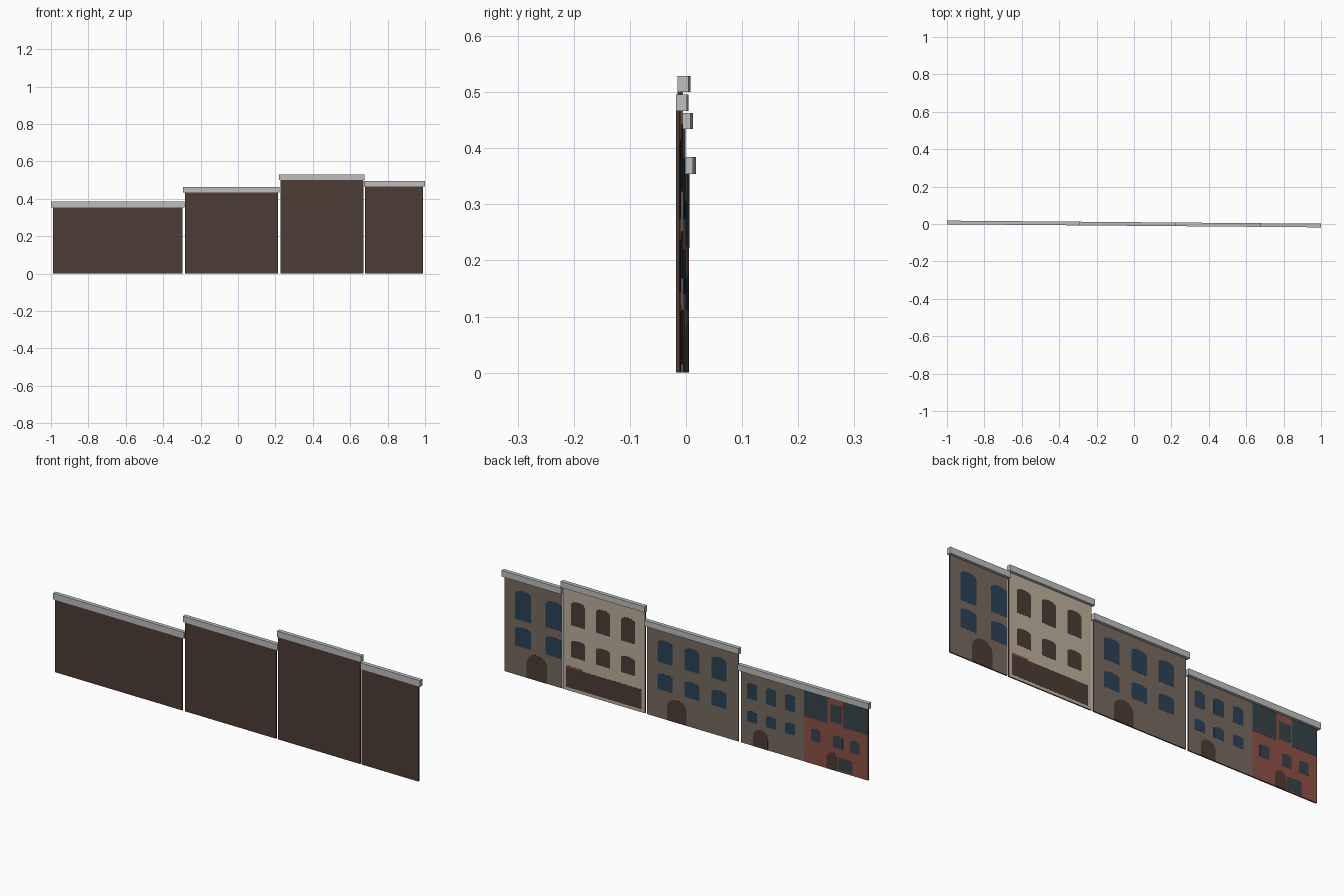
import bpy, bmesh, math

if "Cube" in bpy.data.objects:
    bpy.data.objects.remove(bpy.data.objects["Cube"])

TILT = -0.0083            # the whole row is turned very slightly
Y_FRONT, Y_WALL, Y_EAVE = -0.0097, -0.0035, 0.0097


def srgb(h):
    c = [int(h[i:i + 2], 16) / 255 for i in (0, 2, 4)]
    return [v / 12.92 if v <= 0.04045 else ((v + 0.055) / 1.055) ** 2.4 for v in c] + [1]


def mat(name, h):
    m = bpy.data.materials.new(name)
    m.diffuse_color = srgb(h)
    m.use_nodes = True
    m.node_tree.nodes["Principled BSDF"].inputs["Base Color"].default_value = m.diffuse_color
    return m


BROWN = mat("dark_brown", "4D3C35")
TAUPE = mat("taupe_stone", "766B5F")
CREAM = mat("cream_render", "BCAF9B")
RED = mat("red_brick", "8C5245")
SLATE = mat("slate", "36444A")
GLASS = mat("blue_glass", "2B4257")
STONE = mat("cornice_grey", "BDBEBE")


def build(name, outlines, y0, y1, mats):
    """Extrude x/z outlines from y0 to y1; a second material colours the rear (+y) face."""
    bm = bmesh.new()
    for pts in outlines:
        f = bm.faces.new([bm.verts.new((x, y0, z)) for x, z in pts])
        ext = bmesh.ops.extrude_face_region(bm, geom=[f])["geom"]
        for v in ext:
            if isinstance(v, bmesh.types.BMVert):
                v.co.y = y1
    bmesh.ops.recalc_face_normals(bm, faces=bm.faces)
    for f in bm.faces:
        f.material_index = 1 if len(mats) > 1 and f.normal.y > 0.9 else 0
    me = bpy.data.meshes.new(name)
    bm.to_mesh(me)
    bm.free()
    for m in mats:
        me.materials.append(m)
    ob = bpy.data.objects.new(name, me)
    ob.rotation_euler.z = TILT
    bpy.context.collection.objects.link(ob)
    return ob


def rect(x0, x1, z0, z1):
    return [(x0, z0), (x1, z0), (x1, z1), (x0, z1)]


def arch(cx, w, z0, z1, rise=0.25):
    """Opening with a shallow curved head."""
    r = (z1 - z0) * rise
    head = [(cx + w / 2 * math.cos(math.pi * i / 6), z1 - r + r * math.sin(math.pi * i / 6))
            for i in range(7)]
    return [(cx - w / 2, z0), (cx + w / 2, z0)] + head


def plates(name, outlines, m, layer=1):
    build(name, outlines, Y_WALL, Y_WALL + 0.0006 * layer, [m])


def window_row(xs, w, zc, h):
    return [arch(x, w, zc - h / 2, zc + h / 2, 0.15) for x in xs]


# Walls and cornices: wall x0, x1, cornice x0, x1, cornice z0, z1, rear colour
HOUSES = [
    ("long_house", -0.989, -0.297, -1.0, -0.287, 0.354, 0.384, TAUPE),
    ("arched_house", -0.283, 0.215, -0.294, 0.222, 0.434, 0.463, TAUPE),
    ("shop_house", 0.226, 0.672, 0.219, 0.677, 0.500, 0.529, CREAM),
    ("end_house", 0.679, 0.99, 0.674, 0.999, 0.466, 0.496, TAUPE),
]
for n, a, b, c, d, z0, z1, m in HOUSES:
    build(n + "_wall", [rect(a, b, 0, z0 + 0.008)], Y_FRONT + 0.0001, Y_WALL, [BROWN, m])
    build(n + "_cornice", [rect(c, d, z0, z1)], Y_FRONT, Y_EAVE, [STONE])

# End house openings
plates("end_house_windows",
       window_row((0.89, ), 0.088, 0.345, 0.145) + window_row((0.89, ), 0.088, 0.19, 0.095)
       + window_row((0.724, ), 0.088, 0.345, 0.135) + window_row((0.724, ), 0.088, 0.19, 0.095), GLASS)
plates("end_house_door", [arch(0.815, 0.11, 0.0, 0.125, 0.4)], BROWN)

# Shop house openings and shopfront
xs = (0.591, 0.455, 0.319)
plates("shop_house_windows", window_row(xs, 0.076, 0.383, 0.12) + window_row(xs, 0.076, 0.21, 0.085), BROWN)
plates("shopfront", [rect(0.245, 0.655, 0.015, 0.112)], BROWN)
plates("shop_sign_strip", [rect(0.57, 0.655, 0.112, 0.12)], RED)

# Arched house openings
xs = (0.117, -0.03, -0.177)
plates("arched_house_windows", window_row(xs, 0.083, 0.328, 0.11) + window_row(xs, 0.083, 0.18, 0.08), GLASS)
plates("arched_house_door", [arch(0.053, 0.105, 0.0, 0.112, 0.4)], BROWN)

# Long house, stone half
xs = (-0.357, -0.46, -0.564)
plates("long_house_windows", window_row(xs, 0.055, 0.265, 0.08) + window_row(xs, 0.055, 0.14, 0.055), GLASS)
plates("long_house_door", [arch(-0.403, 0.08, 0.0, 0.088, 0.4)], BROWN)

# Long house, brick half with slate roof band and dormer
plates("brick_facade", [rect(-0.989, -0.642, 0, 0.36)], RED)
plates("slate_band", [rect(-0.77, -0.642, 0.222, 0.36), rect(-0.989, -0.855, 0.222, 0.36)], SLATE, 2)
plates("dormer_window", [rect(-0.848, -0.785, 0.235, 0.32)], SLATE, 2)
plates("brick_windows", window_row((-0.706, -0.826, -0.918), 0.052, 0.143, 0.06)
       + [rect(-0.905, -0.828, 0.008, 0.07)], SLATE, 2)
plates("brick_door", [arch(-0.793, 0.06, 0.0, 0.085, 0.4)], BROWN, 2)
